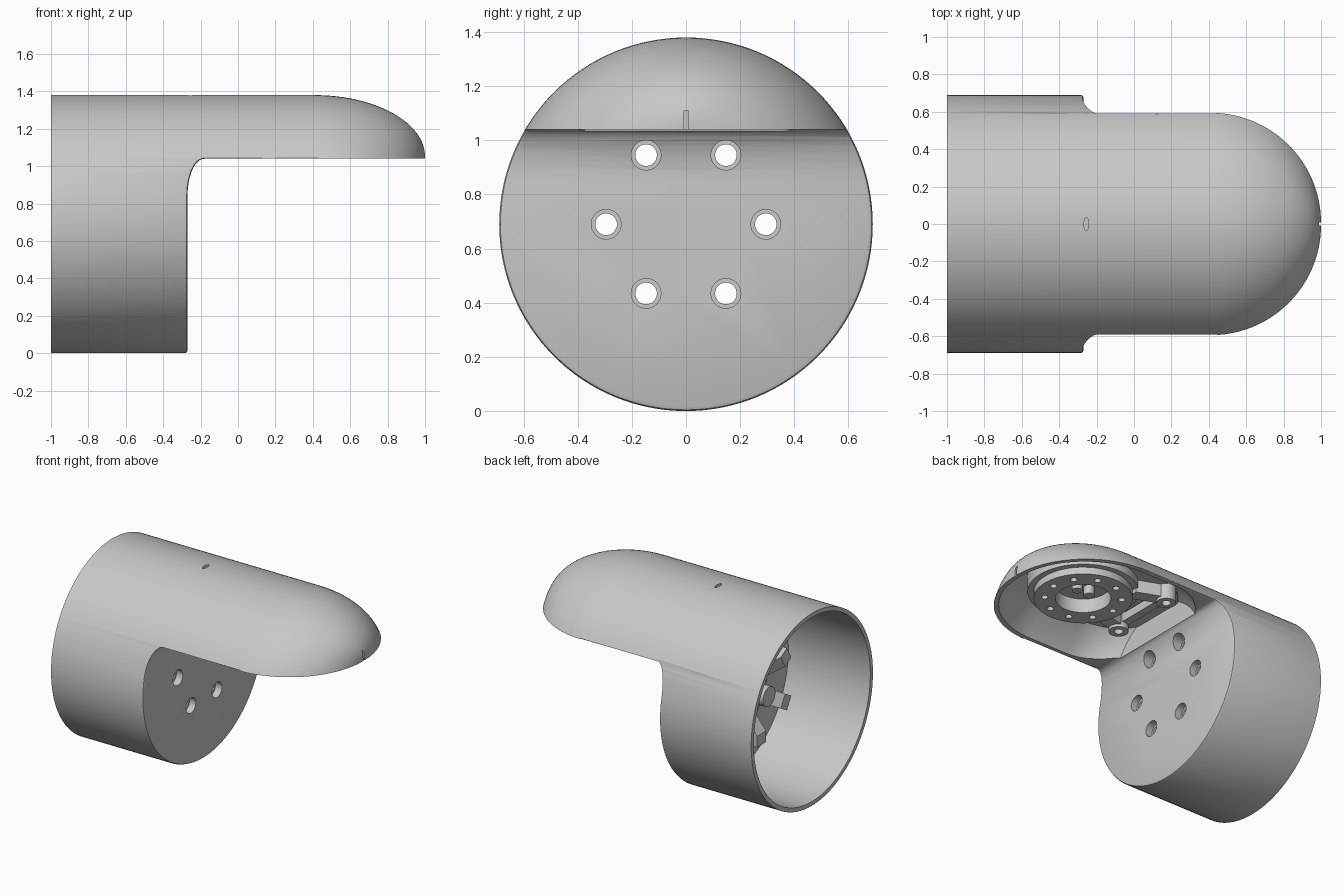
import bpy, bmesh, math
from mathutils import Matrix, Vector

if "Cube" in bpy.data.objects:
    bpy.data.objects.remove(bpy.data.objects["Cube"])

R, WALL, MID = 0.69, 0.03, 0.69        # tube radius, wall, axis height
PLATE, DOME, RIM = -0.27, 0.41, 1.04   # end plate x, dome start x, hood rim z
MOTOR = 0.43                           # hood motor centre x

grey = bpy.data.materials.new("light grey")
grey.diffuse_color = (0.58, 0.58, 0.58, 1)
grey.use_nodes = True
grey.node_tree.nodes["Principled BSDF"].inputs["Base Color"].default_value = (0.58, 0.58, 0.58, 1)


def finish(bm, name):
    bmesh.ops.recalc_face_normals(bm, faces=bm.faces)
    mesh = bpy.data.meshes.new(name)
    bm.to_mesh(mesh)
    bm.free()
    mesh.materials.append(grey)
    obj = bpy.data.objects.new(name, mesh)
    bpy.context.collection.objects.link(obj)
    return obj


def cylinder(name, radius, start, end, sides=32):
    """Solid cylinder between two points."""
    a, b = Vector(start), Vector(end)
    bm = bmesh.new()
    turn = (b - a).to_track_quat('Z', 'Y').to_matrix().to_4x4()
    bmesh.ops.create_cone(bm, cap_ends=True, segments=sides, radius1=radius, radius2=radius,
                          depth=(b - a).length, matrix=Matrix.Translation((a + b) / 2) @ turn)
    return finish(bm, name)


def loft(name, radius, sections, tip, sides=128):
    """Circles along x, each scaled about the hood rim line, closed to a tip point."""
    base = RIM + 0.012
    bm = bmesh.new()
    rings = []
    for x, s in sections:
        angles = [2 * math.pi * i / sides for i in range(sides)]
        rings.append([bm.verts.new((x, s * radius * math.sin(a),
                                    base + s * (MID + radius * math.cos(a) - base))) for a in angles])
    end = bm.verts.new((tip, 0, base))
    bm.faces.new(rings[0])
    for i in range(sides):
        j = (i + 1) % sides
        for low, high in zip(rings, rings[1:]):
            bm.faces.new((low[i], low[j], high[j], high[i]))
        bm.faces.new((rings[-1][i], rings[-1][j], end))
    return finish(bm, name)


def dome_sections(length, steps=24):
    return [(DOME + length * math.sin(t), math.cos(t))
            for t in (i * math.pi / 2 / steps for i in range(steps))]


def prism(name, points, offset):
    """Extrude a closed outline by an offset."""
    bm = bmesh.new()
    face = bm.faces.new([bm.verts.new(p) for p in points])
    out = bmesh.ops.extrude_face_region(bm, geom=[face])
    bmesh.ops.translate(bm, vec=offset, verts=[v for v in out["geom"] if isinstance(v, bmesh.types.BMVert)])
    return finish(bm, name)


def combine(obj, others, operation='DIFFERENCE'):
    bpy.context.view_layer.objects.active = obj
    for other in others:
        other.hide_render = True
        mod = obj.modifiers.new("cut", 'BOOLEAN')
        mod.operation, mod.solver, mod.object = operation, 'EXACT', other
        bpy.ops.object.modifier_apply(modifier=mod.name)
        bpy.data.objects.remove(other)


def smooth(obj):
    bpy.ops.object.select_all(action='DESELECT')
    obj.select_set(True)
    bpy.context.view_layer.objects.active = obj
    bpy.ops.object.shade_smooth_by_angle(angle=math.radians(25))


# Shell: tube with a hooded, domed end
shell = loft("shell", R, [(-1, 1)] + dome_sections(1 - DOME), 1)
wide, tall = 0.09, 0.2
corner = [(PLATE + wide - wide * math.cos(t), -1, RIM - tall + tall * math.sin(t))
          for t in (i * math.pi / 24 for i in range(13))]
combine(shell, [prism("below_hood", [(PLATE, -1, -1)] + corner + [(2, -1, RIM), (2, -1, -1)], (0, 2, 0))])

# Soften the rim of the end plate and the straight part of the hood
bm = bmesh.new()
bm.from_mesh(shell.data)
bmesh.ops.remove_doubles(bm, verts=bm.verts, dist=1e-4)
rim = [e for e in bm.edges if len(e.link_faces) == 2 and e.calc_face_angle() > 0.7
       and all(PLATE - 0.01 < v.co.x < DOME + 0.01 for v in e.verts)]
bmesh.ops.bevel(bm, geom=rim, offset=0.015, segments=2, profile=0.5, affect='EDGES')
bm.to_mesh(shell.data)
bm.free()

# Hollow tube and hood; a rounded boss stays solid under the hood roof
neck = [(-0.2 + 0.3 * k / 6, math.sqrt(1 - (0.75 * (1 - k / 6)) ** 2)) for k in range(7)]
hood_cavity = loft("hood_cavity", R - WALL, neck + dome_sections(1 - DOME - WALL), 1 - WALL)
arc = [math.pi * (i / 24 - 0.5) for i in range(25)]
outline = [(0.4 + 0.37 * math.cos(t), 0.37 * math.sin(t), 1.19) for t in arc]
outline += [(0.11 - 0.37 * math.cos(t), -0.37 * math.sin(t), 1.19) for t in arc]
combine(hood_cavity, [prism("motor_boss", outline, (0, 0, 0.4))])
combine(shell, [cylinder("tube_cavity", R - WALL, (-1.2, 0, MID), (PLATE - 0.08, 0, MID), 128), hood_cavity])

# Six counterbored screw holes through the end plate
for i in range(6):
    a = i * math.pi / 3
    y, z = 0.295 * math.cos(a), MID + 0.295 * math.sin(a)
    combine(shell, [cylinder("hole", 0.04, (PLATE - 0.2, y, z), (PLATE + 0.09, y, z)),
                    cylinder("counterbore", 0.055, (PLATE - 0.05, y, z), (PLATE + 0.09, y, z))])

# Shallow slit in the dome tip and a narrow slot on top
oval = [(-0.255 + 0.013 * math.cos(t), 0.035 * math.sin(t), 1.35) for t in (i * math.pi / 8 for i in range(16))]
combine(shell, [prism("slit", [(0.98, -0.008, 1), (1.1, -0.008, 1), (1.1, -0.008, 1.11), (0.98, -0.008, 1.11)],
                      (0, 0.016, 0)),
                prism("top_slot", oval, (0, 0, 0.1))])
smooth(shell)

# Hood motor: housing with a round flange below
housing = cylinder("hood_motor", 0.36, (MOTOR, 0, 1.13), (MOTOR, 0, 1.25), 64)
combine(housing, [cylinder("flange", 0.32, (MOTOR, 0, 1.08), (MOTOR, 0, 1.15), 64)], 'UNION')

# Two lugs on arms, joined by a cross bar
lugs = (-0.18, 0.3)
for y in lugs:
    arm = prism("arm", [(0.2, y * 0.7 - 0.05, 1.1), (0.2, y * 0.7 + 0.05, 1.1),
                        (-0.03, y + 0.05, 1.1), (-0.03, y - 0.05, 1.1)], (0, 0, 0.09))
    combine(housing, [arm, cylinder("lug", 0.065, (-0.02, y, 1.08), (-0.02, y, 1.2))], 'UNION')
bar = prism("bar", [(-0.06, lugs[0], 1.12), (0, lugs[0], 1.12), (0, lugs[1], 1.12), (-0.06, lugs[1], 1.12)],
            (0, 0, 0.06))
combine(housing, [bar], 'UNION')
combine(housing, [cylinder("bore", 0.18, (MOTOR, 0, 1), (MOTOR, 0, 1.18), 48)])
combine(housing, [cylinder("lug_hole", 0.03, (-0.02, y, 1), (-0.02, y, 1.3)) for y in lugs])
for i in range(10):
    a = i * math.pi / 5
    x, y = MOTOR + 0.25 * math.cos(a), 0.25 * math.sin(a)
    combine(housing, [cylinder("bolt_hole", 0.022, (x, y, 1), (x, y, 1.12), 16)])
smooth(housing)

# Short posts inside the motor bore
for i, x in enumerate((-0.05, 0.05)):
    smooth(cylinder("bore_post_%d" % (i + 1), 0.035, (MOTOR + x, 0, 1.12), (MOTOR + x, 0, 1.23), 24))

# Spoked mount inside the tube, clear of the screw holes
smooth(cylinder("mount_shaft", 0.07, (PLATE - 0.04, 0, MID), (-0.66, 0, MID)))
for i in range(6):
    spoke = prism("mount_spoke_%d" % (i + 1),
                  [(-0.31, -0.05, 0.05), (-0.31, -0.05, 0.36), (-0.6, -0.05, 0.36),
                   (-0.6, -0.05, 0.28), (-0.52, -0.05, 0.18), (-0.58, -0.05, 0.05)], (0, 0.1, 0))
    window = prism("window", [(-0.38, -0.1, 0.14), (-0.38, -0.1, 0.29), (-0.53, -0.1, 0.3), (-0.47, -0.1, 0.14)],
                   (0, 0.2, 0))
    combine(spoke, [window])
    spoke.data.transform(Matrix.Translation((0, 0, MID)) @ Matrix.Rotation(math.radians(60 * i), 4, 'X'))
    smooth(spoke)
